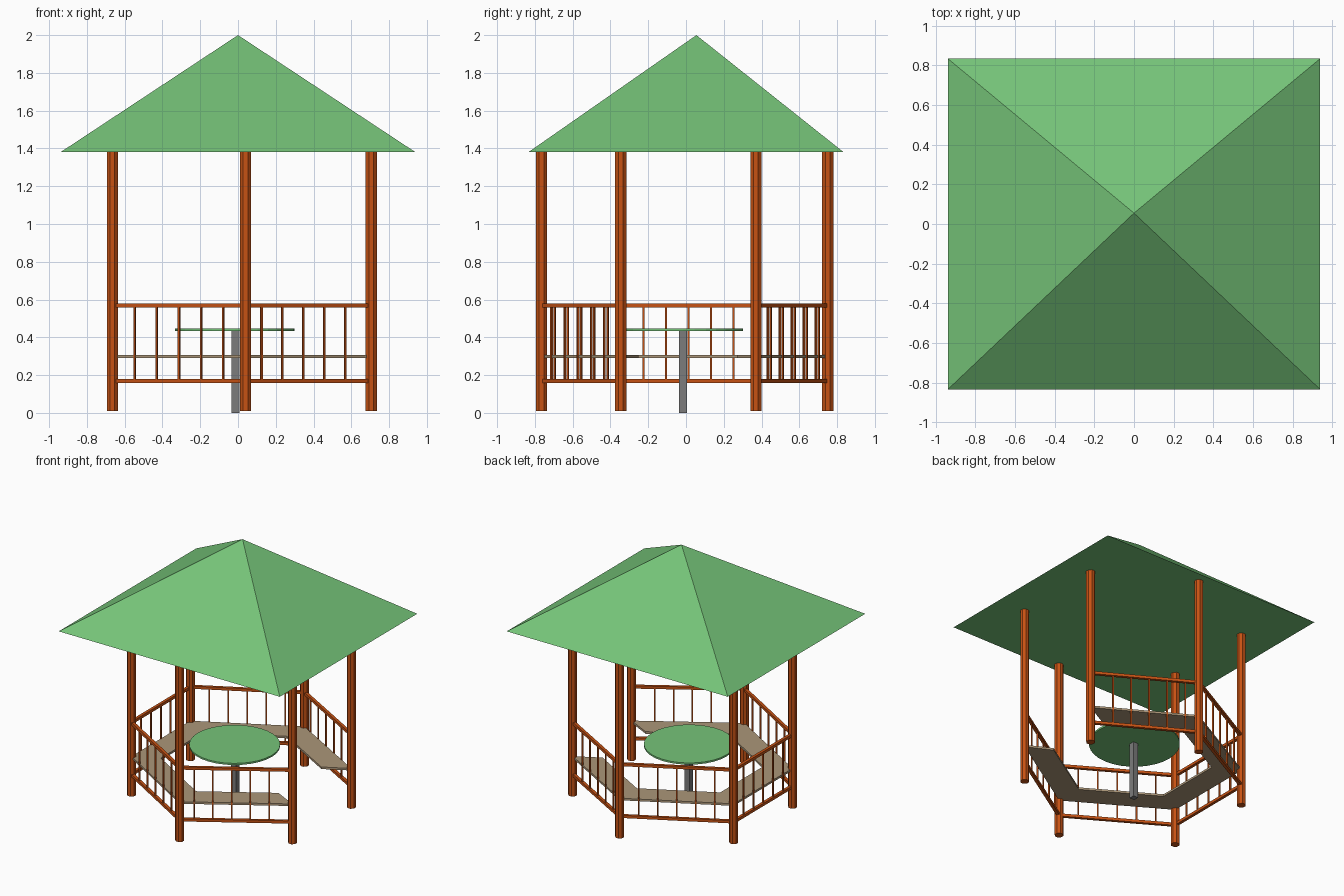
import bpy, bmesh, math
from mathutils import Vector, Matrix

cube = bpy.data.objects.get("Cube")
if cube:
    bpy.data.objects.remove(cube, do_unlink=True)


def material(name, rgb):
    m = bpy.data.materials.new(name)
    m.use_nodes = True
    m.diffuse_color = (*rgb, 1)
    bsdf = next(n for n in m.node_tree.nodes if n.type == 'BSDF_PRINCIPLED')
    bsdf.inputs["Base Color"].default_value = (*rgb, 1)
    return m


GREEN = material("roof green", (0.18, 0.55, 0.19))
WOOD = material("orange wood", (0.57, 0.085, 0.007))
BENCH = material("bench tan", (0.41, 0.305, 0.19))
GREY = material("leg grey", (0.20, 0.20, 0.20))


def finish(name, bm, mat):
    bmesh.ops.recalc_face_normals(bm, faces=bm.faces)
    mesh = bpy.data.meshes.new(name)
    bm.to_mesh(mesh)
    bm.free()
    mesh.materials.append(mat)
    obj = bpy.data.objects.new(name, mesh)
    bpy.context.collection.objects.link(obj)
    return obj


def add_beam(bm, a, b, width, height):
    """Box running horizontally from a to b."""
    a, b = Vector(a), Vector(b)
    d = b - a
    m = (Matrix.Translation((a + b) / 2)
         @ Matrix.Rotation(math.atan2(d.y, d.x), 4, 'Z')
         @ Matrix.Diagonal((d.length, width, height, 1)))
    bmesh.ops.create_cube(bm, size=1, matrix=m)


def cylinder(name, x, y, z0, z1, r, sides, mat, turn=0):
    bm = bmesh.new()
    m = Matrix.Translation((x, y, (z0 + z1) / 2)) @ Matrix.Rotation(turn, 4, 'Z')
    bmesh.ops.create_cone(bm, cap_ends=True, segments=sides, radius1=r,
                          radius2=r, depth=z1 - z0, matrix=m)
    return finish(name, bm, mat)


# Hexagon corners, ordered so that the open side is the +x one
corners = [(0.705, 0.37), (0.04, 0.75), (-0.665, 0.37),
           (-0.665, -0.345), (0.04, -0.765), (0.705, -0.345)]

# Posts
for i, (x, y) in enumerate(corners):
    cylinder(f"post_{i + 1}", x, y, 0.01, 1.385, 0.032, 8, WOOD, math.pi / 8)

# Railing panels: two rails and five balusters on each closed side
for i in range(5):
    a, b = Vector(corners[i]), Vector(corners[i + 1])
    bm = bmesh.new()
    for z in (0.17, 0.568):
        add_beam(bm, (*a, z), (*b, z), 0.022, 0.021)
    # balusters of the two panels beside the opening sit a little off centre
    shift = {0: 0.04, 4: -0.04}.get(i, 0)
    for k in range(1, 6):
        p = a.lerp(b, k / 6 + shift)
        d = (b - a).normalized() * 0.005
        add_beam(bm, (*(p - d), 0.369), (*(p + d), 0.369), 0.01, 0.39)
    finish(f"railing_{i + 1}", bm, WOOD)

# Bench: mitred planks following the five closed sides
centre = Vector((0.02, 0))
for i in range(5):
    outer = [Vector(corners[i]), Vector(corners[i + 1])]
    inner = [centre + (p - centre) * 0.73 for p in reversed(outer)]
    bm = bmesh.new()
    face = bm.faces.new([bm.verts.new((*p, 0.29)) for p in outer + inner])
    top = bmesh.ops.extrude_face_region(bm, geom=[face])["geom"]
    bmesh.ops.translate(bm, vec=(0, 0, 0.016),
                        verts=[v for v in top if isinstance(v, bmesh.types.BMVert)])
    finish(f"bench_{i + 1}", bm, BENCH)

# Table
cylinder("table_top", -0.017, -0.016, 0.434, 0.447, 0.317, 32, GREEN)
bm = bmesh.new()
add_beam(bm, (-0.034, -0.017, 0.218), (0.008, -0.017, 0.218), 0.042, 0.436)
finish("table_leg", bm, GREY)

# Roof: closed pyramid with its peak slightly behind the middle
bm = bmesh.new()
eaves = [bm.verts.new((0.94 * sx, 0.835 * sy, 1.38))
         for sx, sy in ((-1, -1), (1, -1), (1, 1), (-1, 1))]
peak = bm.verts.new((0, 0.055, 2.0))
bm.faces.new(eaves)
for i in range(4):
    bm.faces.new((eaves[i], eaves[(i + 1) % 4], peak))
finish("roof", bm, GREEN)
